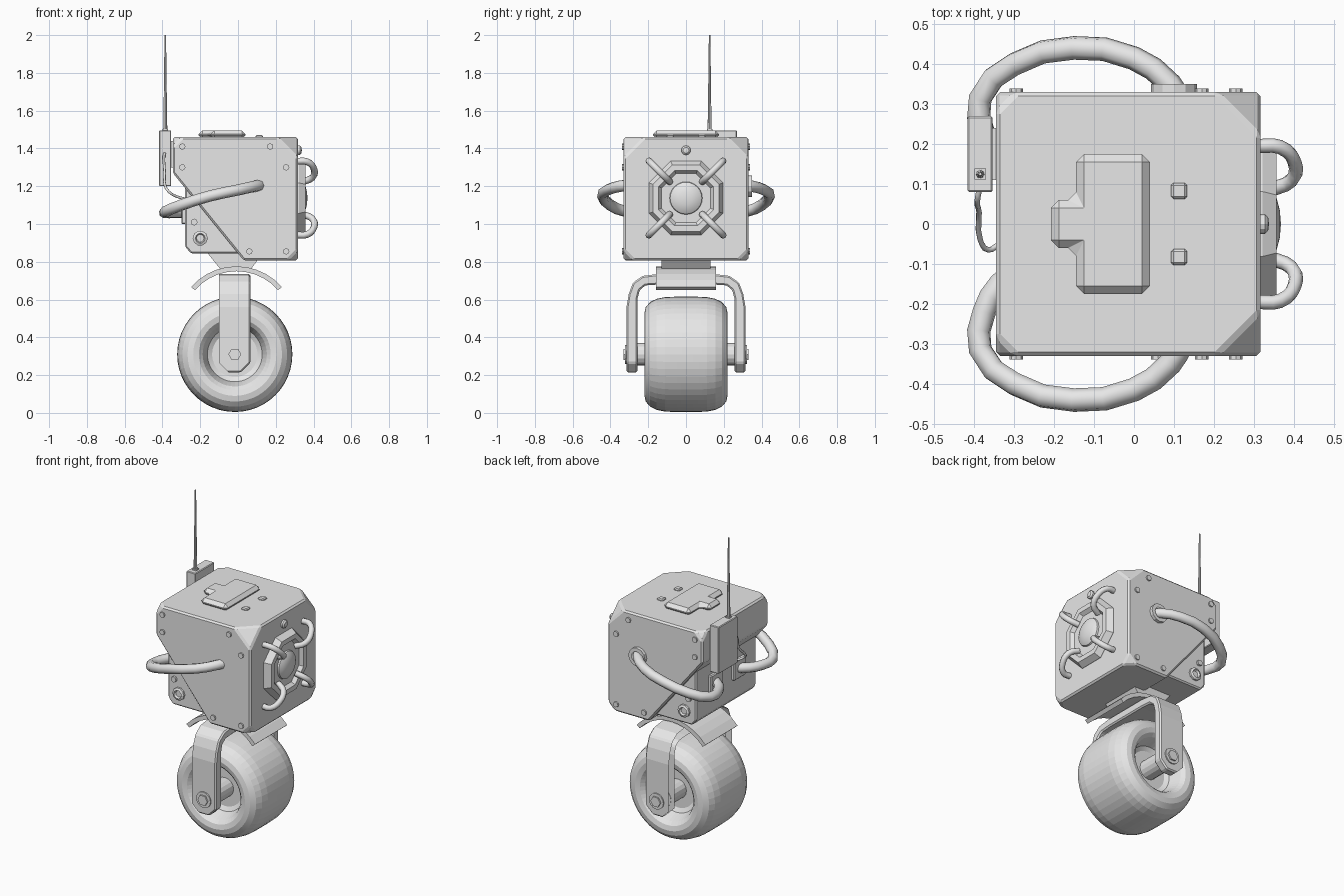
import bpy, bmesh, math
from mathutils import Matrix, Vector

cube = bpy.data.objects.get("Cube")
if cube:
    bpy.data.objects.remove(cube)

GREY = (0.8, 0.8, 0.8, 1)
mat = bpy.data.materials.new("plain grey")
mat.use_nodes = True
mat.diffuse_color = GREY
mat.node_tree.nodes["Principled BSDF"].inputs["Base Color"].default_value = GREY


def finish(name, bm, bevel=0, smooth=None):
    bmesh.ops.recalc_face_normals(bm, faces=bm.faces)
    me = bpy.data.meshes.new(name)
    bm.to_mesh(me)
    bm.free()
    me.materials.append(mat)
    ob = bpy.data.objects.new(name, me)
    bpy.context.collection.objects.link(ob)
    if bevel:
        mod = ob.modifiers.new("edge bevel", 'BEVEL')
        mod.width, mod.segments = bevel, 1
        mod.limit_method = 'ANGLE'
        mod.angle_limit = math.radians(30)
    if smooth:
        bpy.ops.object.select_all(action='DESELECT')
        ob.select_set(True)
        bpy.context.view_layer.objects.active = ob
        bpy.ops.object.shade_smooth_by_angle(angle=math.radians(smooth))
    return ob


def prism(name, pts, axis, lo, hi, bevel=0, cuts=()):
    """Extrude an outline along an axis, then slice off corners (point, normal)."""
    place = {'x': lambda u, v, d: (d, u, v), 'y': lambda u, v, d: (u, d, v),
             'z': lambda u, v, d: (u, v, d)}[axis]
    bm = bmesh.new()
    a = [bm.verts.new(place(u, v, lo)) for u, v in pts]
    b = [bm.verts.new(place(u, v, hi)) for u, v in pts]
    bm.faces.new(a)
    bm.faces.new(b)
    for i in range(len(pts)):
        j = (i + 1) % len(pts)
        bm.faces.new((a[i], a[j], b[j], b[i]))
    for co, no in cuts:
        cut = bmesh.ops.bisect_plane(bm, geom=bm.verts[:] + bm.edges[:] + bm.faces[:],
                                     plane_co=co, plane_no=no, clear_outer=True)
        edges = [e for e in cut['geom_cut'] if isinstance(e, bmesh.types.BMEdge)]
        bmesh.ops.holes_fill(bm, edges=edges, sides=0)
    return finish(name, bm, bevel)


def box(name, x0, x1, y0, y1, z0, z1, bevel=0):
    return prism(name, [(x0, y0), (x1, y0), (x1, y1), (x0, y1)], 'z', z0, z1, bevel)


def lathe(name, profile, n, axis='z', loc=(0, 0, 0), phase=0, smooth=None):
    """Turn a (radius, height) profile round an axis through loc."""
    bm = bmesh.new()
    vs = [bm.verts.new((r, 0, h)) for r, h in profile]
    es = [bm.edges.new(p) for p in zip(vs, vs[1:])]
    bmesh.ops.spin(bm, geom=vs + es, cent=(0, 0, 0), axis=(0, 0, 1),
                   angle=math.tau, steps=n, use_duplicate=False)
    bmesh.ops.remove_doubles(bm, verts=bm.verts, dist=1e-4)
    turn = {'x': Matrix.Rotation(math.pi / 2, 4, 'Y'),
            'y': Matrix.Rotation(-math.pi / 2, 4, 'X'), 'z': Matrix()}[axis]
    bm.transform(Matrix.Translation(loc) @ turn @ Matrix.Rotation(phase, 4, 'Z'))
    return finish(name, bm, 0, smooth)


def tube(name, pts, radius, res=3):
    cu = bpy.data.curves.new(name, 'CURVE')
    cu.dimensions = '3D'
    cu.bevel_depth, cu.bevel_resolution = radius, 2
    cu.resolution_u, cu.use_fill_caps = res, True
    sp = cu.splines.new('BEZIER')
    sp.bezier_points.add(len(pts) - 1)
    for bp, p in zip(sp.bezier_points, pts):
        bp.co = p
        bp.handle_left_type = bp.handle_right_type = 'AUTO'
    cu.materials.append(mat)
    ob = bpy.data.objects.new(name, cu)
    bpy.context.collection.objects.link(ob)
    bpy.ops.object.select_all(action='DESELECT')
    ob.select_set(True)
    bpy.context.view_layer.objects.active = ob
    bpy.ops.object.convert(target='MESH')


# Head shell with sliced corners, and the inner body below the slanted edge
X0, X1, Y, Z0, Z1 = -0.345, 0.317, 0.33, 0.807, 1.46
cuts = []
for s in (-1, 1):
    for x, z, dx, dz, d in ((X1, Z1, 1, 1, 0.11), (X1, Z0, 1, -1, 0.055), (X0, Z1, -1, 1, 0.05)):
        cuts.append((Vector((x - dx * d, s * Y, z)), Vector((dx, s, dz))))
prism("head_shell", [(X0, Z1), (X1, Z1), (X1, Z0), (0.03, Z0), (X0, 1.27)],
      'y', -Y, Y, 0.01, cuts)
prism("inner_body", [(-0.28, 1.3), (0.1, 1.3), (0.1, 0.845), (-0.25, 0.845), (-0.28, 0.88)],
      'y', -0.3, 0.3, 0.008)
prism("neck", [(-0.165, 0.85), (0.135, 0.85), (0.06, 0.75), (-0.085, 0.75)], 'y', -0.13, 0.13)

# Raised hatch and buttons on top
prism("top_hatch", [(0.04, -0.175), (0.04, 0.175), (-0.145, 0.175), (-0.145, 0.06),
                    (-0.208, 0.06), (-0.208, -0.06), (-0.145, -0.06), (-0.145, -0.175)],
      'z', 1.45, 1.496, 0.02)
for s in (-1, 1):
    box("top_button", 0.093, 0.133, s * 0.083 - 0.02, s * 0.083 + 0.02, 1.45, 1.471, 0.006)

# Eye: octagonal rim, lens dome, four claws and a sensor
EZ = 1.137
lathe("eye_rim", [(0, 0.3), (0.212, 0.3), (0.212, 0.322), (0.19, 0.357), (0.158, 0.357),
                  (0.14, 0.335), (0, 0.335)], 8, 'x', (0, 0, EZ), math.pi / 8)
lathe("eye_lens", [(0.088, 0.33), (0.084, 0.345), (0.065, 0.357), (0.035, 0.365), (0, 0.368)],
      24, 'x', (0, 0, EZ), 0, 40)
lathe("brow_sensor", [(0, 0.3), (0.025, 0.3), (0.025, 0.328), (0.016, 0.336), (0, 0.338)],
      12, 'x', (0, 0, 1.39))
for s in (-1, 1):
    for t in (-1, 1):
        tube("eye_claw", [(x, s * d, EZ + t * d) for x, d in
             ((0.31, 0.195), (0.365, 0.193), (0.402, 0.155), (0.395, 0.11), (0.34, 0.085))], 0.018)

# Side details, repeated on both sides
for s in (-1, 1):
    for x, z in ((-0.295, 1.41), (-0.295, 1.3), (0.17, 1.41), (0.255, 1.3),
                 (0.255, 0.855), (0.06, 0.855)):
        lathe("plate_bolt", [(0, 0), (0.017, 0), (0.017, s * 0.009), (0, s * 0.009)],
              8, 'y', (x, s * Y, z))
    lathe("side_port", [(0, 0), (0.04, 0), (0.04, s * 0.012), (0.026, s * 0.018),
                        (0.02, s * 0.006), (0, s * 0.006)], 10, 'y', (-0.2, s * 0.3, 0.925))
    lathe("side_knob", [(0, 0), (0.018, 0), (0.018, s * 0.014), (0, s * 0.014)],
          8, 'y', (-0.232, s * 0.3, 1.01))
    tube("side_hose", [(x, s * y, z) for x, y, z in
         ((0.12, 0.30, 1.205), (0.09, 0.35, 1.2), (0.0, 0.415, 1.18), (-0.15, 0.441, 1.148),
          (-0.3, 0.40, 1.1), (-0.385, 0.315, 1.065), (-0.375, 0.22, 1.06),
          (-0.335, 0.15, 1.06), (-0.265, 0.1, 1.06))], 0.03, 2)
    box("hose_flange", -0.3, -0.27, s * 0.115 - 0.06, s * 0.115 + 0.06, 1.0, 1.12, 0.006)
lathe("hose_collar", [(0.03, 0), (0.058, 0), (0.058, 0.02), (0.035, 0.02)],
      12, 'y', (0.1, Y, 1.2))

# Radio box with antenna and loose cable
box("radio_box", -0.417, -0.354, 0.08, 0.27, 1.2, 1.496, 0.004)
box("radio_bracket", -0.36, -0.33, 0.11, 0.24, 1.3, 1.44)
box("antenna_socket", -0.399, -0.371, 0.111, 0.139, 1.49, 1.503)
lathe("antenna", [(0, 1.49), (0.011, 1.49), (0.009, 1.6), (0.004, 2.0), (0, 2.0)],
      8, 'z', (-0.385, 0.125, 0))
tube("radio_cable", [(-0.385, 0.1, 1.38), (-0.392, 0.06, 1.36), (-0.388, 0.03, 1.27),
                     (-0.385, -0.04, 1.2), (-0.365, -0.065, 1.17), (-0.335, -0.05, 1.15),
                     (-0.27, -0.03, 1.13)], 0.007)

# Fork: one bent strap with chamfered ends
WX, WZ = -0.017, 0.31
half = [(0.315, 0.215), (0.315, 0.56), (0.303, 0.63), (0.28, 0.69), (0.23, 0.725), (0.15, 0.735)]
inner = [(0.14, 0.68), (0.215, 0.675), (0.245, 0.65), (0.258, 0.6), (0.258, 0.215)]
right = [(-y, z) for y, z in half]
right_in = [(-y, z) for y, z in inner]
prism("wheel_fork", half + right[::-1] + right_in[::-1] + inner, 'x', WX - 0.083, WX + 0.083, 0.008,
      [(Vector((WX + s * 0.083, 0, 0.265)), Vector((s, 0, -1))) for s in (-1, 1)])

# Curved fender above the wheel
arc = [math.radians(-49 + 98 * i / 10) for i in range(11)]
fender = [(-0.008 + r * math.sin(a), 0.458 + r * math.cos(a))
          for r, sweep in ((0.318, arc), (0.292, arc[::-1])) for a in sweep]
prism("fender", fender, 'y', -0.16, 0.16)

# Balloon tyre, hub, axle and bolts
edge = [(0.305, 0.06), (0.303, 0.11), (0.294, 0.155), (0.277, 0.19), (0.25, 0.213), (0.22, 0.22),
        (0.19, 0.213), (0.17, 0.193), (0.157, 0.16), (0.145, 0.12), (0.12, 0.105), (0, 0.105)]
lathe("tyre", [(r, -h) for r, h in edge[::-1]] + [(0.305, 0)] + edge,
      48, 'y', (WX, 0, WZ), 0, 5)
lathe("axle", [(0, -0.26), (0.06, -0.26), (0.06, 0.26), (0, 0.26)], 16, 'y', (WX, 0, WZ))
for s in (-1, 1):
    lathe("axle_washer", [(0, s * 0.3), (0.05, s * 0.3), (0.05, s * 0.322), (0, s * 0.322)],
          16, 'y', (WX, 0, WZ))
    lathe("axle_bolt", [(0, s * 0.31), (0.034, s * 0.31), (0.034, s * 0.331), (0, s * 0.331)],
          6, 'y', (WX, 0, WZ))
